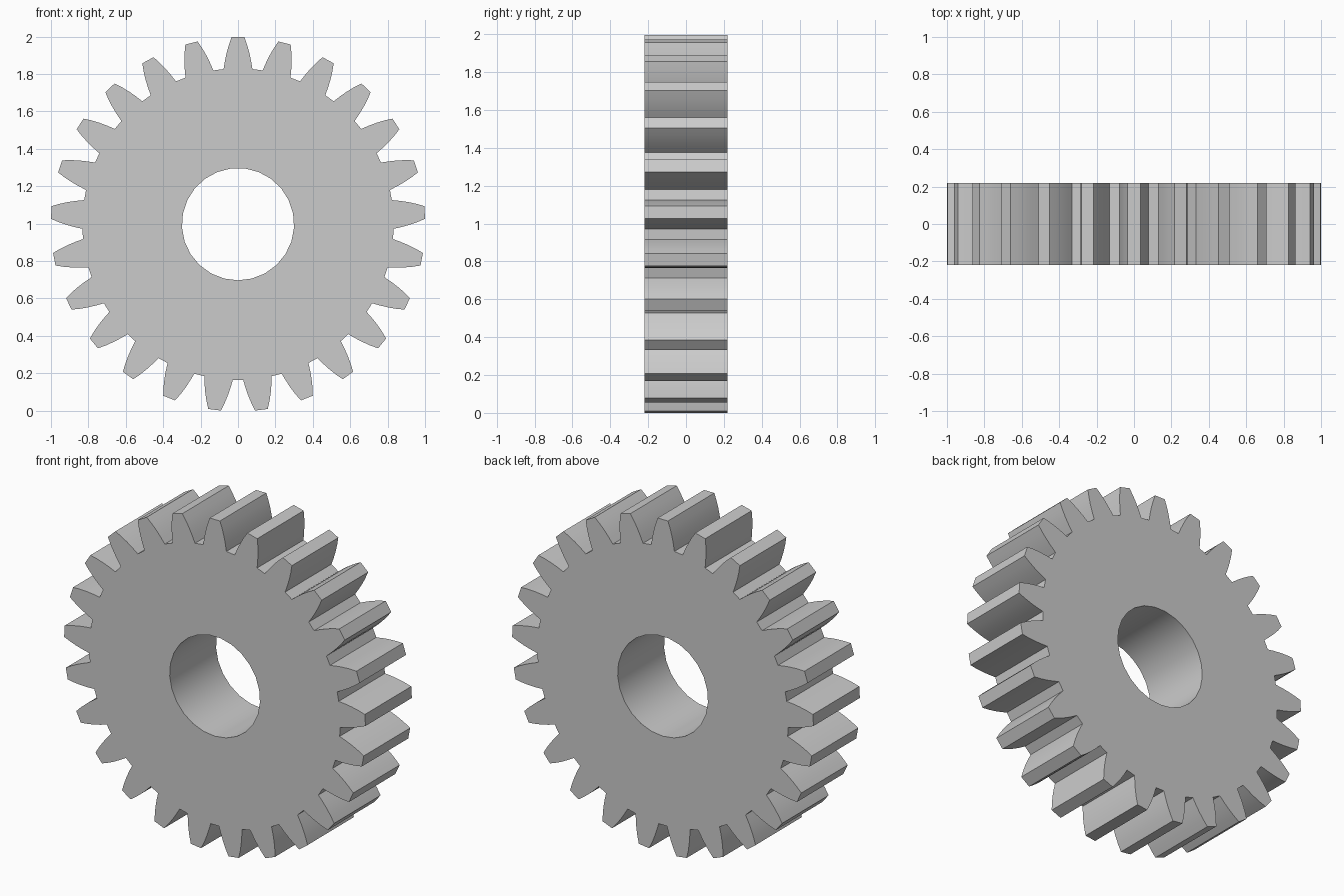
import bpy, bmesh
from math import sin, cos, radians, hypot, atan2

if "Cube" in bpy.data.objects:
    bpy.data.objects.remove(bpy.data.objects["Cube"])

TEETH, HALF_DEPTH, CENTRE_Z = 25, 0.22, 0.997
BORE_R = 0.30
PITCH = radians(360 / TEETH)

# Right flank of one tooth, root to tip: (half width, height above centre)
FLANK = [(0.077, 0.829), (0.070, 0.872), (0.061, 0.915), (0.049, 0.958), (0.034, 1.0)]
TOOTH = [(-x, z) for x, z in FLANK] + FLANK[::-1]


def polar(r, a, y):
    return (r * sin(a), y, CENTRE_Z + r * cos(a))


bm = bmesh.new()


# Tooth outlines and bore points for one end face
def make_ring(y):
    teeth, bore = [], []
    for i in range(TEETH):
        teeth.append([bm.verts.new(polar(hypot(x, z), i * PITCH + atan2(x, z), y))
                      for x, z in TOOTH])
        bore.append(bm.verts.new(polar(BORE_R, (i - 0.5) * PITCH, y)))
    return teeth, bore


rings = [make_ring(-HALF_DEPTH), make_ring(HALF_DEPTH)]

# End faces: each tooth plus its wedge of the disc
for teeth, bore in rings:
    for i in range(TEETH):
        j = (i + 1) % TEETH
        bm.faces.new(teeth[i])
        bm.faces.new((bore[i], teeth[i][0], teeth[i][-1], teeth[j][0], bore[j]))

# Tooth flanks, tips, roots and bore wall
outer = [[v for t in teeth for v in t] for teeth, _ in rings]
for a, b in (outer, [bore for _, bore in rings]):
    for i in range(len(a)):
        j = (i + 1) % len(a)
        bm.faces.new((a[i], a[j], b[j], b[i]))

bmesh.ops.recalc_face_normals(bm, faces=bm.faces)
# Merge the flat wedges into clean faces
bmesh.ops.dissolve_limit(bm, angle_limit=radians(0.5), verts=[],
                         edges=[e for e in bm.edges if all(abs(f.normal.y) > 0.9 for f in e.link_faces)
                                and e.calc_length() < 0.2])

mesh = bpy.data.meshes.new("spur_gear")
bm.to_mesh(mesh)
bm.free()
gear = bpy.data.objects.new("spur_gear", mesh)
bpy.context.collection.objects.link(gear)

# Smooth the curved flanks and bore, keep corners sharp
bpy.context.view_layer.objects.active = gear
gear.select_set(True)
bpy.ops.object.shade_smooth_by_angle(angle=radians(20))
